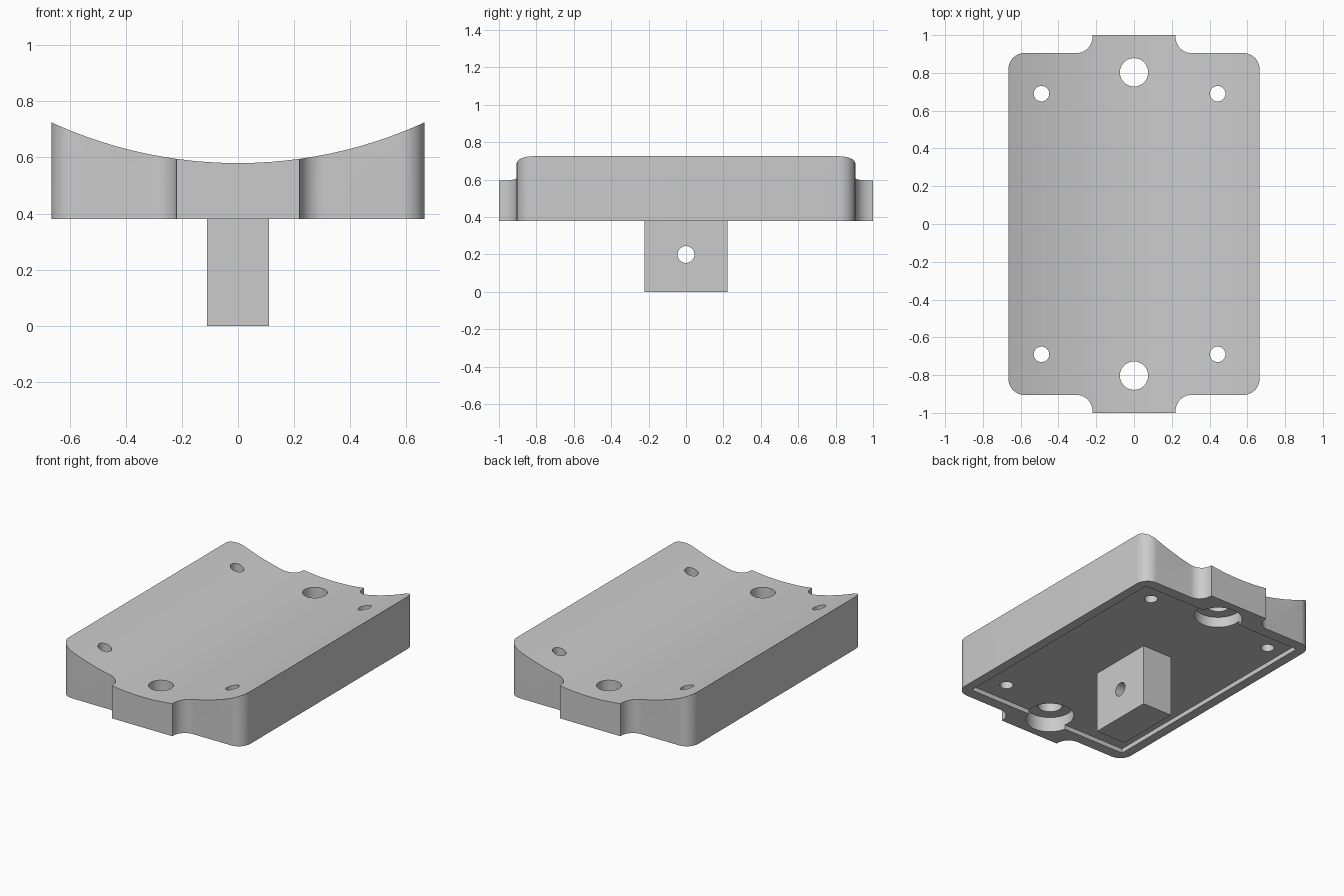
import bpy, bmesh
from math import pi, cos, sin

cube = bpy.data.objects.get("Cube")
if cube:
    bpy.data.objects.remove(cube, do_unlink=True)

grey = bpy.data.materials.new("plain grey")
grey.use_nodes = True
grey.diffuse_color = (0.6, 0.6, 0.6, 1)
grey.node_tree.nodes["Principled BSDF"].inputs["Base Color"].default_value = (0.6, 0.6, 0.6, 1)


def add_object(name, bm):
    bmesh.ops.recalc_face_normals(bm, faces=bm.faces)
    mesh = bpy.data.meshes.new(name)
    bm.to_mesh(mesh)
    bm.free()
    mesh.materials.append(grey)
    obj = bpy.data.objects.new(name, mesh)
    bpy.context.collection.objects.link(obj)
    return obj


def prism(name, outline, z0, z1):
    bm = bmesh.new()
    face = bm.faces.new([bm.verts.new((x, y, z0)) for x, y in outline])
    top = bmesh.ops.extrude_face_region(bm, geom=[face])["geom"]
    for v in top:
        if isinstance(v, bmesh.types.BMVert):
            v.co.z = z1
    return add_object(name, bm)


def box(name, hx, hy, z0, z1):
    return prism(name, [(-hx, -hy), (hx, -hy), (hx, hy), (-hx, hy)], z0, z1)


def disc(x, y, r, n=32):
    return [(x + r * cos(2 * pi * i / n), y + r * sin(2 * pi * i / n)) for i in range(n)]


def cut(target, cutter):
    cutter.hide_render = True
    mod = target.modifiers.new("cut", "BOOLEAN")
    mod.operation = "DIFFERENCE"
    mod.solver = "EXACT"
    mod.object = cutter
    bpy.context.view_layer.objects.active = target
    bpy.ops.object.modifier_apply(modifier=mod.name)
    bpy.data.objects.remove(cutter, do_unlink=True)


def finish(obj):
    bpy.ops.object.select_all(action="DESELECT")
    obj.select_set(True)
    bpy.context.view_layer.objects.active = obj
    bpy.ops.object.shade_smooth_by_angle(angle=pi / 6)


# Plate outline: one quarter with rounded corner and filleted end tab, then mirrored
W, D, R, TAB = 0.665, 0.905, 0.085, 0.22
UNDER, FLOOR = 0.38, 0.41
steps = [i / 10 * pi / 2 for i in range(11)]
quarter = [(W - R + R * cos(a), D - R + R * sin(a)) for a in steps]
quarter += [(TAB + R - R * sin(a), D + R - R * cos(a)) for a in steps]
quarter.append((TAB, 1.0))
half = quarter + [(-x, y) for x, y in reversed(quarter)]
plate = prism("saddle_plate", half + [(-x, -y) for x, y in half], UNDER, 0.9)

# Concave saddle across the top
radius = 1.597
saddle = prism("saddle_cutter", disc(0, 0, radius, 180), -1.2, 1.2)
saddle.rotation_euler.x = pi / 2
saddle.location.z = 0.58 + radius
bpy.context.view_layer.update()
cut(plate, saddle)

# Shallow pocket underneath
cut(plate, box("pocket_cutter", 0.602, 0.832, 0.3, FLOOR))

# Large counterbored holes and small corner holes
for y in (-0.803, 0.803):
    cut(plate, prism("counterbore_cutter", disc(0, y, 0.147, 48), 0.3, 0.48))
    cut(plate, prism("bolt_hole_cutter", disc(0, y, 0.075), 0.3, 1))
for x in (-0.49, 0.443):
    for y in (-0.69, 0.69):
        cut(plate, prism("screw_hole_cutter", disc(x, y, 0.041), 0.3, 1))
finish(plate)

# Mounting stem with a cross pin hole
stem = box("mounting_stem", 0.11, 0.222, 0, FLOOR + 0.02)
pin = prism("pin_cutter", disc(0, 0, 0.045), -0.5, 0.5)
pin.rotation_euler.y = pi / 2
pin.location.z = 0.2
bpy.context.view_layer.update()
cut(stem, pin)
finish(stem)
